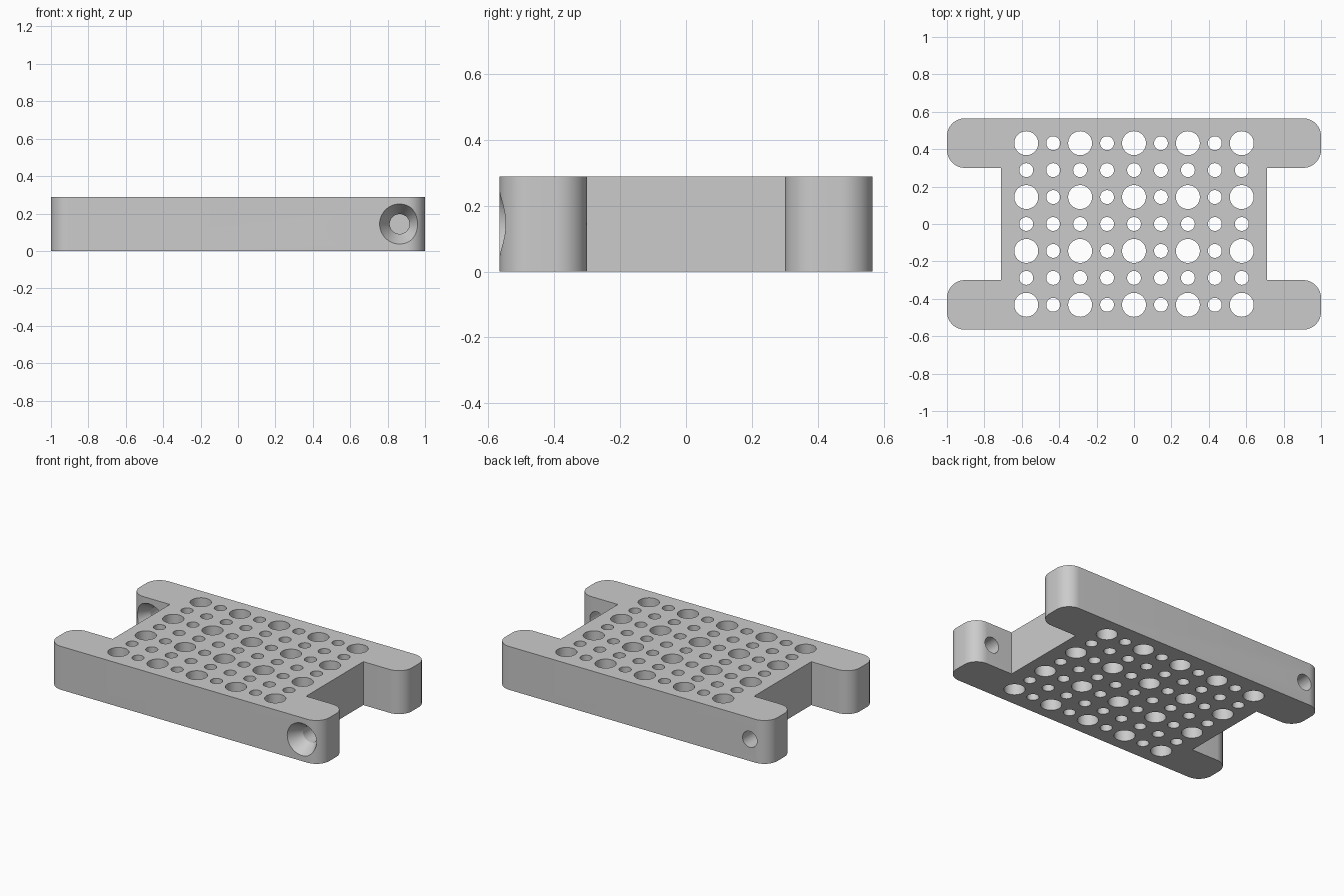
import bpy
import bmesh
import math
from mathutils import Matrix, Vector

if "Cube" in bpy.data.objects:
    bpy.data.objects.remove(bpy.data.objects["Cube"], do_unlink=True)

PITCH = 0.144
HEIGHT = 2 * PITCH
HALF_Y, INNER_Y, WEB_X = 0.565, 0.30, 0.71
CORNER = 0.096

grey = bpy.data.materials.new("plain grey")
grey.use_nodes = True
colour = (0.6, 0.6, 0.6, 1)
grey.diffuse_color = colour
grey.node_tree.nodes["Principled BSDF"].inputs["Base Color"].default_value = colour


def make_object(name, bm):
    bmesh.ops.recalc_face_normals(bm, faces=bm.faces)
    mesh = bpy.data.meshes.new(name)
    bm.to_mesh(mesh)
    bm.free()
    mesh.materials.append(grey)
    obj = bpy.data.objects.new(name, mesh)
    bpy.context.collection.objects.link(obj)
    return obj


def arc(cx, cy, start, steps=12):
    """Quarter circle for a rounded corner, counterclockwise."""
    angles = [math.radians(start + 90 * i / steps) for i in range(steps + 1)]
    return [(cx + CORNER * math.cos(a), cy + CORNER * math.sin(a)) for a in angles]


def add_bore(bm, origin, axis, profile, sides=48):
    """Closed turned solid; profile holds (radius, distance along axis)."""
    turn = Vector((0, 0, 1)).rotation_difference(Vector(axis)).to_matrix().to_4x4()
    place = Matrix.Translation(origin) @ turn
    rings = []
    for radius, along in profile:
        rings.append([bm.verts.new(place @ Vector((
            radius * math.cos(math.tau * i / sides),
            radius * math.sin(math.tau * i / sides), along))) for i in range(sides)])
    for low, high in zip(rings, rings[1:]):
        for i in range(sides):
            j = (i + 1) % sides
            bm.faces.new((low[i], low[j], high[j], high[i]))
    bm.faces.new(rings[0][::-1])
    bm.faces.new(rings[-1])


# Body: web with two round-ended bars, one quarter outline mirrored four ways
quarter = ([(WEB_X, INNER_Y)]
           + arc(1 - CORNER, INNER_Y + CORNER, -90)
           + arc(1 - CORNER, HALF_Y - CORNER, 0))
half = quarter + [(-x, y) for x, y in reversed(quarter)]
outline = half + [(-x, -y) for x, y in half]
bm = bmesh.new()
base = bm.faces.new([bm.verts.new((x, y, 0)) for x, y in outline])
top = bmesh.ops.extrude_face_region(bm, geom=[base])["geom"]
bmesh.ops.translate(bm, vec=(0, 0, HEIGHT),
                    verts=[v for v in top if isinstance(v, bmesh.types.BMVert)])
body = make_object("perforated_plate", bm)

# Grid of alternating large and small through holes
bm = bmesh.new()
for col in range(-4, 5):
    for row in range(-3, 4):
        large = col % 2 == 0 and row % 2 == 1
        radius = 0.064 if large else 0.037
        add_bore(bm, (col * PITCH, row * PITCH, 0), (0, 0, 1),
                 [(radius, -0.05), (radius, HEIGHT + 0.05)])

# Countersunk screw holes in opposite bar ends, both entered from the front
SINK_R, BORE_R, SINK_DEPTH, OVER = 0.107, 0.053, 0.09, 0.02
flare = SINK_R + OVER * (SINK_R - BORE_R) / SINK_DEPTH
for x, y in ((6 * PITCH, -HALF_Y), (-6 * PITCH, INNER_Y)):
    add_bore(bm, (x, y, HEIGHT / 2), (0, 1, 0),
             [(flare, -OVER), (BORE_R, SINK_DEPTH),
              (BORE_R, HALF_Y - INNER_Y + OVER)])
cutter = make_object("hole_cutter", bm)
cutter.hide_render = True

# Cut the holes, then smooth the round walls
cut = body.modifiers.new("holes", "BOOLEAN")
cut.operation = "DIFFERENCE"
cut.solver = "EXACT"
cut.object = cutter
bpy.ops.object.select_all(action="DESELECT")
body.select_set(True)
bpy.context.view_layer.objects.active = body
bpy.ops.object.modifier_apply(modifier=cut.name)
bpy.data.objects.remove(cutter, do_unlink=True)
bpy.ops.object.shade_smooth_by_angle(angle=math.radians(25))
